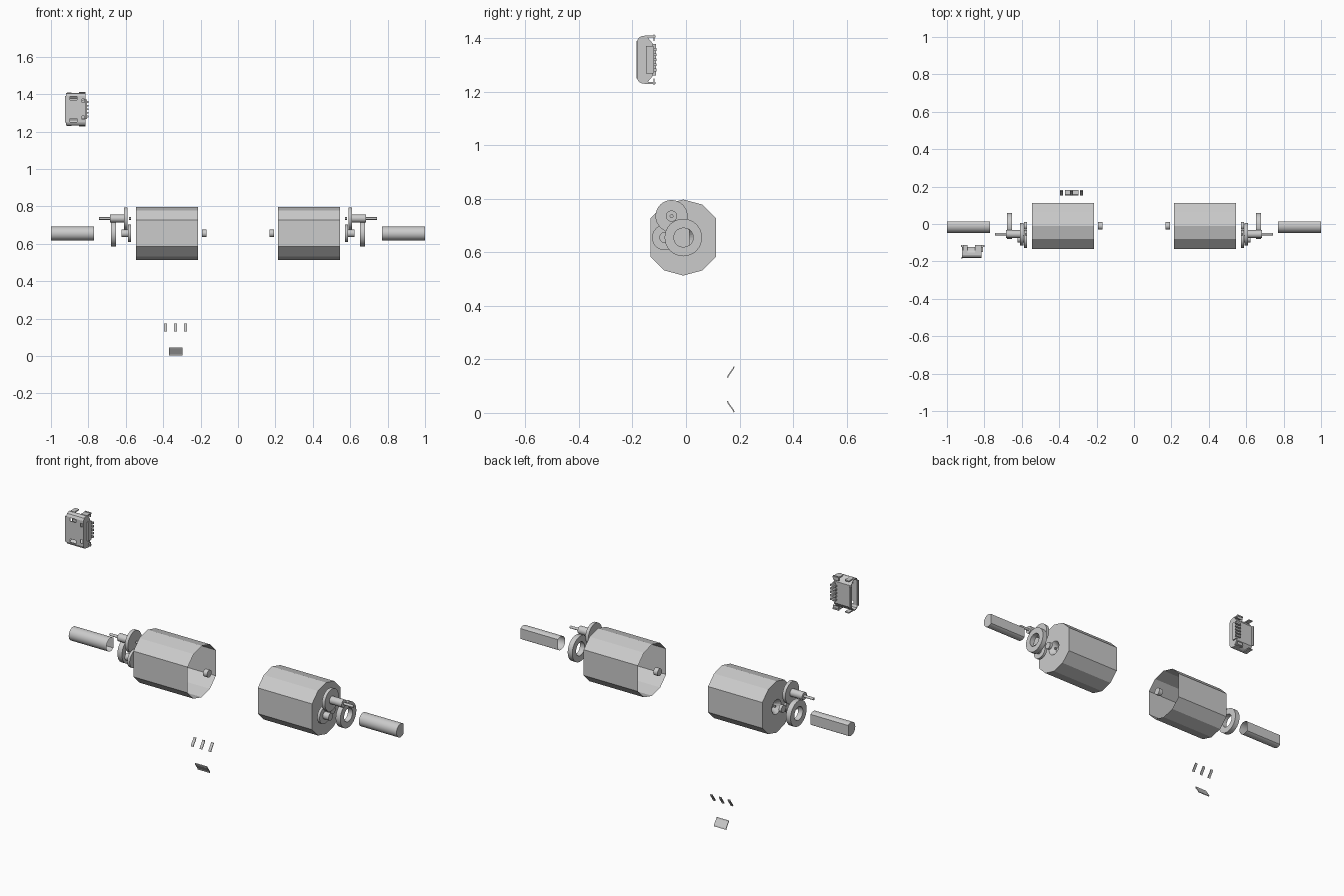
import bpy, bmesh, math
from mathutils import Matrix

if "Cube" in bpy.data.objects:
    bpy.data.objects.remove(bpy.data.objects["Cube"])

AY, AZ = -0.01, 0.655          # motor / output axis


def finish(name, bm, smooth=False, normals=True):
    if normals:
        bmesh.ops.recalc_face_normals(bm, faces=bm.faces)
    me = bpy.data.meshes.new(name)
    bm.to_mesh(me)
    bm.free()
    ob = bpy.data.objects.new(name, me)
    bpy.context.collection.objects.link(ob)
    bpy.ops.object.select_all(action='DESELECT')
    ob.select_set(True)
    bpy.context.view_layer.objects.active = ob
    if smooth:
        bpy.ops.object.shade_smooth_by_angle(angle=math.radians(35))
    return ob


def prism(name, x0, x1, pts, cap0=True, cap1=True):
    """Extrude a (y, z) outline along x."""
    bm = bmesh.new()
    a = [bm.verts.new((x0, y, z)) for y, z in pts]
    b = [bm.verts.new((x1, y, z)) for y, z in pts]
    for i in range(len(pts)):
        j = (i + 1) % len(pts)
        bm.faces.new((a[i], a[j], b[j], b[i]))
    if cap0:
        bm.faces.new(a)
    if cap1:
        bm.faces.new(b)
    return finish(name, bm, len(pts) > 14)


def circle(y, z, r, n=24):
    return [(y + r * math.cos(2 * math.pi * i / n), z + r * math.sin(2 * math.pi * i / n))
            for i in range(n)]


def lathe(name, profile, y, z, n=32):
    """Revolve a closed (x, r) profile around an x axis at (y, z)."""
    bm = bmesh.new()
    rings = [[bm.verts.new((x, *p)) for p in circle(y, z, r, n)] for x, r in profile]
    for k, ring in enumerate(rings):
        nxt = rings[(k + 1) % len(rings)]
        for i in range(n):
            j = (i + 1) % n
            bm.faces.new((ring[i], ring[j], nxt[j], nxt[i]))
    return finish(name, bm, True)


def box(name, x0, x1, y0, y1, z0, z1):
    return prism(name, x0, x1, [(y0, z0), (y1, z0), (y1, z1), (y0, z1)])


def motor_can(name, s):
    """Flat-sided can, open inside, with a conical recess in the outer end."""
    outline = [p for i, p in enumerate(circle(AY, AZ, 0.142, 12)) if i not in (0, 6)]
    bm = bmesh.new()
    xo, xi = s * 0.545, s * 0.214

    def ring(x, pts):
        return [bm.verts.new((x, y, z)) for y, z in pts]

    def skin(a, b):
        for i in range(len(a)):
            j = (i + 1) % len(a)
            bm.faces.new((a[i], a[j], b[j], b[i]))
    outer, inner = ring(xo, outline), ring(xi, outline)
    skin(outer, inner)
    hole = ring(xo, circle(AY, AZ, 0.04, 20))
    deep = ring(xo - s * 0.03, circle(AY, AZ, 0.018, 20))
    skin(hole, deep)
    bm.edges.ensure_lookup_table()
    rim = [e for e in bm.edges if all(abs(v.co.x - xo) < 1e-5 for v in e.verts)]
    bmesh.ops.triangle_fill(bm, edges=rim, use_beauty=True, normal=(s, 0, 0))
    bm.faces.new(deep)
    return finish(name, bm)


# Two mirrored motor and gear trains
for side, s in (("left", -1), ("right", 1)):
    motor_can(side + "_motor_can", s)
    prism(side + "_motor_bushing", s * 0.168, s * 0.193, circle(AY, AZ, 0.02))
    prism(side + "_motor_pinion", s * 0.572, s * 0.588, circle(AY, AZ, 0.02))
    prism(side + "_motor_shaft_tip", s * 0.532, s * 0.538, circle(AY, AZ, 0.006, 12))

    # D-shaped output shaft, flat at the back, open at the inner end
    a0 = math.acos(0.024 / 0.037)
    d = [(AY + 0.037 * math.cos(a0 + (2 * math.pi - 2 * a0) * i / 24),
          AZ + 0.037 * math.sin(a0 + (2 * math.pi - 2 * a0) * i / 24)) for i in range(25)]
    prism(side + "_output_shaft", s * 0.77, s * 1.0, d, cap0=False)

    # Output gear with shaft hole
    lathe(side + "_output_gear",
          [(s * 0.652, 0.037), (s * 0.652, 0.07), (s * 0.68, 0.07), (s * 0.68, 0.037)], AY, AZ)

    # Upper compound gear
    prism(side + "_upper_gear", s * 0.592, s * 0.61, circle(-0.054, 0.735, 0.06, 32))
    prism(side + "_upper_pinion", s * 0.61, s * 0.685, circle(-0.054, 0.735, 0.021))
    prism(side + "_upper_axle", s * 0.685, s * 0.743, circle(-0.054, 0.735, 0.007, 16))
    prism(side + "_upper_axle_tip", s * 0.572, s * 0.582, circle(-0.054, 0.735, 0.007, 16))

    # Lower compound gear
    prism(side + "_lower_gear", s * 0.572, s * 0.587, circle(-0.08, AZ, 0.047, 32))
    prism(side + "_lower_pinion", s * 0.587, s * 0.622, circle(-0.08, AZ, 0.02))


# Small bent metal leads: Z-shaped strips
def lead(name, xc, w, flip):
    mid = [(0.153, 0.132), (0.155, 0.139), (0.175, 0.167), (0.177, 0.174)]
    pts = mid + [(y + 0.004, z - 0.002) for y, z in reversed(mid)]
    if flip:
        pts = [(y, 0.1755 - z) for y, z in pts]
        pts = [(y, max(z, 0.0)) for y, z in pts]
    return prism(name, xc - w / 2, xc + w / 2, pts)


for i, x in enumerate((-0.388, -0.334, -0.281)):
    lead(f"chip_pin_{i + 1}", x, 0.015, False)
lead("chip_tab", -0.333, 0.074, True)


# Port socket: thin metal shell opening towards -x
CZ = 1.319
half = [(-0.183, 0.07), (-0.176, 0.083), (-0.165, 0.088), (-0.152, 0.088),
        (-0.142, 0.082), (-0.130, 0.068), (-0.124, 0.060)]
outline = [(y, CZ + z) for y, z in half] + [(y, CZ - z) for y, z in reversed(half)]
shell = prism("socket_shell", -0.92, -0.815, outline, cap0=False)
sol = shell.modifiers.new("wall", 'SOLIDIFY')
sol.thickness = 0.005
bpy.context.view_layer.objects.active = shell
bpy.ops.object.modifier_apply(modifier="wall")

# Spring slots in the front face
for s in (-1, 1):
    for x0, x1, zc, h in ((-0.897, -0.86, 0.058, 0.009), (-0.833, -0.822, 0.045, 0.010)):
        cut = box("slot_cutter", x0, x1, -0.2, -0.165, CZ + s * zc - h, CZ + s * zc + h)
        cut.hide_render = True
        mod = shell.modifiers.new("slot", 'BOOLEAN')
        mod.operation, mod.object, mod.solver = 'DIFFERENCE', cut, 'EXACT'
        bpy.context.view_layer.objects.active = shell
        bpy.ops.object.modifier_apply(modifier="slot")
        bpy.data.objects.remove(cut)

# Flared lips at the mouth, side mounting legs
box("socket_lip_front", -0.925, -0.917, -0.185, -0.180, CZ - 0.07, CZ + 0.07)
box("socket_lip_back", -0.925, -0.917, -0.124, -0.112, CZ - 0.058, CZ + 0.058)
for s, n in ((-1, "lower"), (1, "upper")):
    z0, z1 = sorted((CZ + s * 0.084, CZ + s * 0.090))
    box(n + "_front_leg", -0.915, -0.89, -0.155, -0.113, z0, z1)
    box(n + "_rear_leg", -0.85, -0.815, -0.155, -0.113, z0, z1)
    z0, z1 = sorted((CZ + s * 0.070, CZ + s * 0.0935))
    box(n + "_leg_foot", -0.85, -0.815, -0.122, -0.117, z0, z1)

# Tongue and contact pins
box("socket_tongue", -0.90, -0.82, -0.158, -0.146, CZ - 0.05, CZ + 0.05)
box("socket_insulator", -0.825, -0.808, -0.150, -0.122, CZ - 0.052, CZ + 0.052)
for i in range(5):
    z = CZ + (i - 2) * 0.019
    box(f"contact_pin_{i + 1}", -0.835, -0.80, -0.122, -0.111, z - 0.005, z + 0.005)
